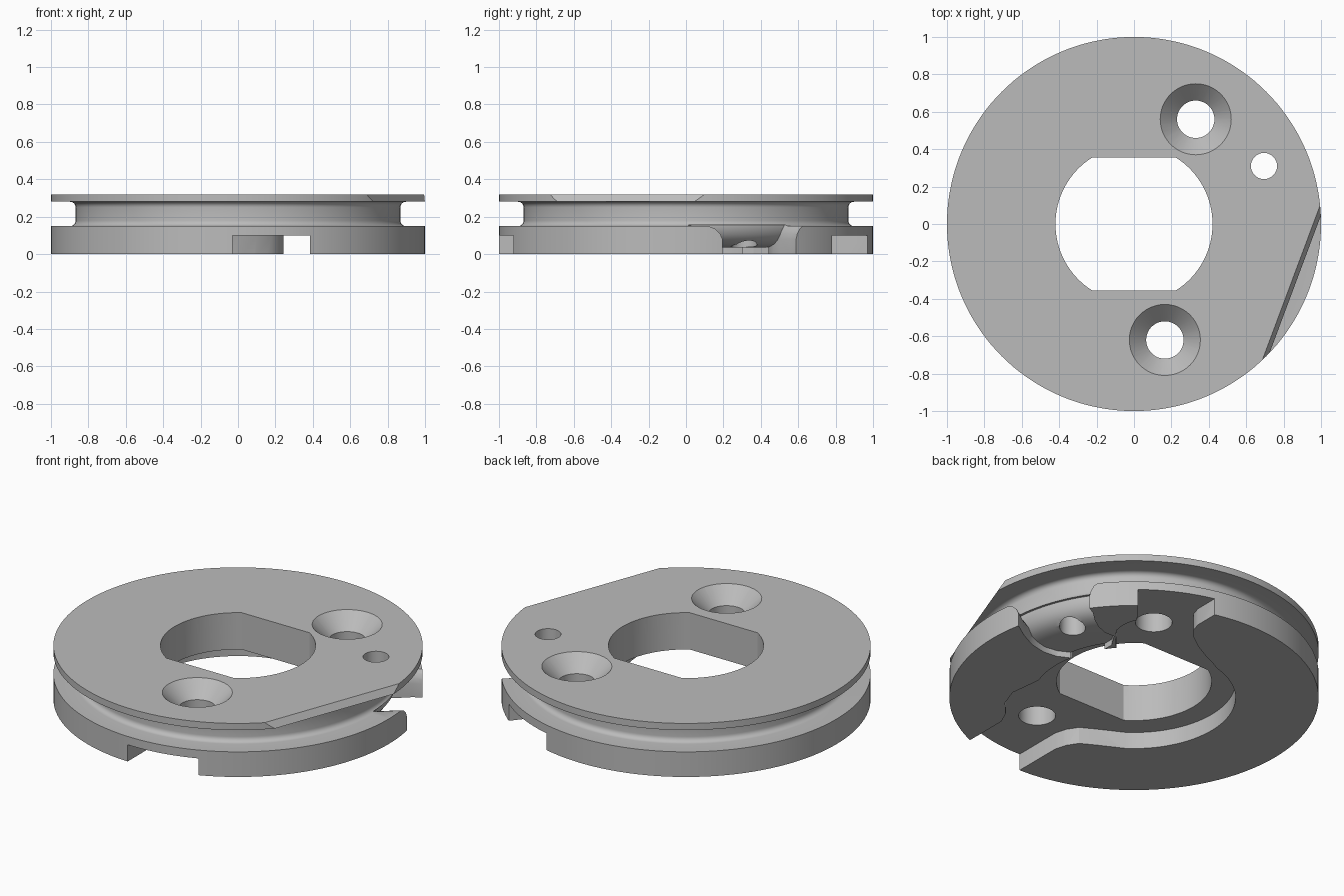
import bpy, bmesh, math
from mathutils import Vector

cube = bpy.data.objects.get("Cube")
if cube:
    bpy.data.objects.remove(cube, do_unlink=True)

grey = bpy.data.materials.new("plain grey")
grey.use_nodes = True
GREY = (0.5, 0.5, 0.5, 1)
grey.diffuse_color = GREY
grey.node_tree.nodes["Principled BSDF"].inputs["Base Color"].default_value = GREY


def arc(cx, cy, r, a0, a1, n=16):
    """Points along an arc, angles in degrees."""
    angles = [math.radians(a0 + (a1 - a0) * i / n) for i in range(n + 1)]
    return [(cx + r * math.cos(a), cy + r * math.sin(a)) for a in angles]


def make_object(name, rings, cap):
    """Skin a list of closed rings; cap the ends or join last to first."""
    bm = bmesh.new()
    loops = [[bm.verts.new(p) for p in ring] for ring in rings]
    pairs = list(zip(loops, loops[1:]))
    if cap:
        bm.faces.new(loops[0])
        bm.faces.new(loops[-1])
    else:
        pairs.append((loops[-1], loops[0]))
    for a, b in pairs:
        for i in range(len(a)):
            j = (i + 1) % len(a)
            bm.faces.new((a[i], a[j], b[j], b[i]))
    bmesh.ops.recalc_face_normals(bm, faces=bm.faces)
    mesh = bpy.data.meshes.new(name)
    bm.to_mesh(mesh)
    bm.free()
    mesh.materials.append(grey)
    obj = bpy.data.objects.new(name, mesh)
    bpy.context.collection.objects.link(obj)
    return obj


def prism(name, outline, z0, z1):
    return make_object(name, [[(x, y, z) for x, y in outline] for z in (z0, z1)], True)


def lathe(name, profile, n=144):
    circle = arc(0, 0, 1, 0, 360, n)[:-1]
    return make_object(name, [[(r * c, r * s, z) for r, z in profile] for c, s in circle], False)


def round_cutter(name, x, y, profile):
    """Stack of circles given as (radius, height)."""
    return make_object(name, [[(px, py, z) for px, py in arc(x, y, r, 0, 360, 48)[:-1]]
                              for r, z in profile], True)


def boolean(target, cutter, operation="DIFFERENCE"):
    bpy.context.view_layer.objects.active = target
    mod = target.modifiers.new("cut", "BOOLEAN")
    mod.operation = operation
    mod.solver = "EXACT"
    mod.object = cutter
    bpy.ops.object.modifier_apply(modifier=mod.name)
    bpy.data.objects.remove(cutter, do_unlink=True)


# Grooved disc, with filleted groove corners
TOP, FLANGE, LIP, CORE, FIL = 0.32, 0.15, 0.28, 0.868, 0.03
profile = [(0.3, 0), (1, 0), (1, FLANGE)]
profile += arc(CORE + FIL, FLANGE + FIL, FIL, 270, 180, 6)
profile += arc(CORE + FIL, LIP - FIL, FIL, 180, 90, 6)
profile += [(1, LIP), (1, TOP), (0.3, TOP)]
disc = lathe("grooved_disc", profile)

# Centre hole with two flats
flat = math.degrees(math.asin(0.355 / 0.42))
bore = arc(0, 0, 0.42, -flat, flat, 32) + arc(0, 0, 0.42, 180 - flat, 180 + flat, 32)
boolean(disc, prism("bore_cutter", bore, -0.1, 0.5))

# Underside recess: ring with a front and a back channel
recess = arc(0, 0, 0.55, -20, 40)
recess += [(0.51, 0.45)] + arc(0.33, 0.56, 0.22, -15, 25, 6)
recess += [(0.56, 0.7), (0.626, 0.78), (0.76, 1.05), (0.243, 1.1), (0.243, 0.83),
           (0.225, 0.77), (0.18, 0.715), (0.1, 0.655), (0, 0.6), (-0.08, 0.565)]
recess += arc(0, 0, 0.55, 105, 235, 32)
recess += [(-0.166, -0.527), (-0.09, -0.57), (-0.05, -0.63), (-0.03, -0.7), (-0.03, -1.1),
           (0.385, -1.1), (0.385, -0.66), (0.42, -0.58), (0.5, -0.49), (0.54, -0.38)]
boolean(disc, prism("recess_cutter", recess, -0.1, 0.1))

# Side notch: flared opening through the lower flange, curving in under the small hole
notch = [(1.1, 0.23), (0.98, 0.195), (0.89, 0.135), (0.79, 0.085), (0.69, 0.065), (0.61, 0.075),
         (0.54, 0.11), (0.5, 0.2), (0.46, 0.3), (0.46, 0.36), (0.51, 0.44), (0.575, 0.44),
         (0.64, 0.465), (0.7, 0.505), (0.76, 0.56), (0.81, 0.59), (1.1, 0.66)]
flare = [(-0.1, 1), (0.08, 1), (0.11, 1.06), (0.135, 1.18), (0.155, 1.4)]
opening = make_object("notch_cutter", [[(x, 0.43 + (y - 0.43) * k, z) for x, y in notch]
                                       for z, k in flare], True)
sweep = lathe("notch_sweep", [(0.4, -0.2), (1.3, -0.2), (1.3, 0.2), (CORE + 0.001, 0.2),
                              (CORE, 0.14), (0.857, 0.105), (0.835, 0.075), (0.8, 0.052),
                              (0.75, 0.04), (0.68, 0.035), (0.4, 0.035)])
boolean(opening, sweep, "INTERSECT")
boolean(disc, opening)

# Two countersunk screw holes and a small plain hole
for x, y in ((0.33, 0.56), (0.165, -0.62)):
    boolean(disc, round_cutter("screw_cutter", x, y, [(0.1, -0.1), (0.1, TOP - 0.09),
                                                      (0.19, TOP), (0.19, 0.5)]))
boolean(disc, round_cutter("hole_cutter", 0.695, 0.31, [(0.07, -0.1), (0.07, 0.5)]))

# Slanted flat across the upper lip
normal = Vector((0.937, -0.35))
along = Vector((0.35, 0.937))
rings = []
for d, z in ((0.923, LIP - 0.005), (0.897, TOP), (0.897, 0.4)):
    corners = [normal * d - along, normal * 1.2 - along, normal * 1.2 + along, normal * d + along]
    rings.append([(p.x, p.y, z) for p in corners])
boolean(disc, make_object("flat_cutter", rings, True))

# Smooth shading with sharp edges
bpy.ops.object.select_all(action="DESELECT")
disc.select_set(True)
bpy.context.view_layer.objects.active = disc
bpy.ops.object.shade_smooth_by_angle(angle=math.radians(25))
